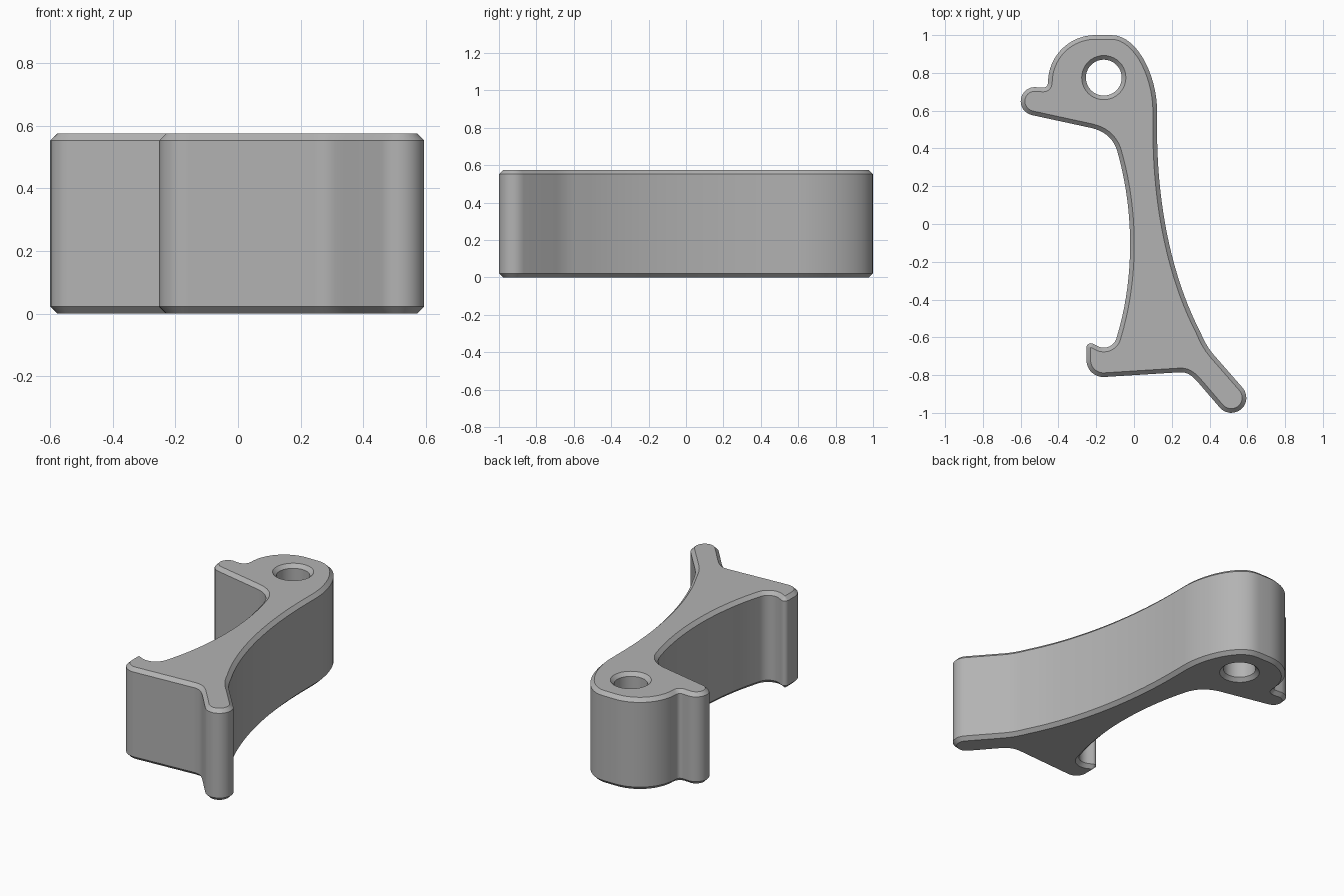
import bpy
import bmesh
from math import cos, sin, radians, tau
from mathutils import Vector
from mathutils.geometry import interpolate_bezier

if "Cube" in bpy.data.objects:
    bpy.data.objects.remove(bpy.data.objects["Cube"], do_unlink=True)

HEIGHT = 0.575
CHAMFER = 0.022


def arc(x, y, r, start, end, steps=12):
    angles = [radians(start + (end - start) * i / steps) for i in range(steps + 1)]
    return [Vector((x + r * cos(a), y + r * sin(a))) for a in angles]


def bend(p0, h0, h1, p1, steps=10):
    return interpolate_bezier(*[Vector(p) for p in (p0, h0, h1, p1)], steps)


def inset(points, distance):
    """Offset a closed loop toward its left side."""
    result = []
    for i, p in enumerate(points):
        before = (p - points[i - 1]).normalized()
        after = (points[(i + 1) % len(points)] - p).normalized()
        n0, n1 = Vector((-before.y, before.x)), Vector((-after.y, after.x))
        result.append(p + (n0 + n1) * distance / (1 + n0.dot(n1)))
    return result


# Outline, counterclockwise; straight edges join the pieces
outline = [Vector(p[:2]) for piece in (
    arc(0.515, -0.92, 0.08, -139, 41),                                    # arm end
    bend((0.42, -0.69), (0.385, -0.65), (0.365, -0.605), (0.35, -0.57), 5),
    bend((0.35, -0.57), (0.2, -0.28), (0.122, 0.1), (0.122, 0.5), 20)[1:],  # long side
    bend((0.122, 0.6), (0.122, 0.78), (0.02, 1), (-0.12, 1), 16),         # head
    arc(-0.205, 0.75, 0.25, 90, 180, 16),
    bend((-0.456, 0.745), (-0.457, 0.725), (-0.475, 0.718), (-0.495, 0.723), 6),
    arc(-0.525, 0.65, 0.075, 75, 258),                                    # nub
    bend((-0.224, 0.508), (-0.15, 0.49), (-0.11, 0.45), (-0.09, 0.39)),
    bend((-0.09, 0.39), (0, 0.08), (0.005, -0.28), (-0.09, -0.595), 20)[1:],  # waist
    arc(-0.16, -0.585, 0.07, -18, -120),                                  # hook pocket
    arc(-0.228, -0.655, 0.024, 50, 180, 6),                               # hook tip
    arc(-0.162, -0.72, 0.09, 180, 274),                                   # heel
    bend((0.24, -0.785), (0.285, -0.782), (0.31, -0.805), (0.345, -0.845)),
) for p in piece]
hole = [Vector((-0.16 + 0.095 * cos(-tau * i / 40), 0.775 + 0.095 * sin(-tau * i / 40)))
        for i in range(40)]

# Chamfered walls around the outline and the hole
bm = bmesh.new()
cap_edges = {0: [], 3: []}
for loop in (outline, hole):
    small = inset(loop, CHAMFER)
    layers = ((small, 0), (loop, CHAMFER), (loop, HEIGHT - CHAMFER), (small, HEIGHT))
    rings = [[bm.verts.new((p.x, p.y, z)) for p in pts] for pts, z in layers]
    count = len(loop)
    for low, high in zip(rings, rings[1:]):
        for i in range(count):
            j = (i + 1) % count
            bm.faces.new((low[i], low[j], high[j], high[i]))
    for level in cap_edges:
        ring = rings[level]
        cap_edges[level] += [bm.edges.get((ring[i - 1], ring[i])) for i in range(count)]

# Flat top and bottom with the hole left open
for edges in cap_edges.values():
    bmesh.ops.triangle_fill(bm, edges=edges, use_beauty=True)
bmesh.ops.recalc_face_normals(bm, faces=bm.faces)

mesh = bpy.data.meshes.new("lever_bracket")
bm.to_mesh(mesh)
bm.free()
bracket = bpy.data.objects.new("lever_bracket", mesh)
bpy.context.collection.objects.link(bracket)

# Single grey material
grey = bpy.data.materials.new("plain_grey")
grey.use_nodes = True
colour = (0.45, 0.45, 0.45, 1)
grey.diffuse_color = colour
grey.node_tree.nodes["Principled BSDF"].inputs["Base Color"].default_value = colour
mesh.materials.append(grey)

bpy.context.view_layer.objects.active = bracket
bracket.select_set(True)
bpy.ops.object.shade_smooth_by_angle(angle=radians(30))
